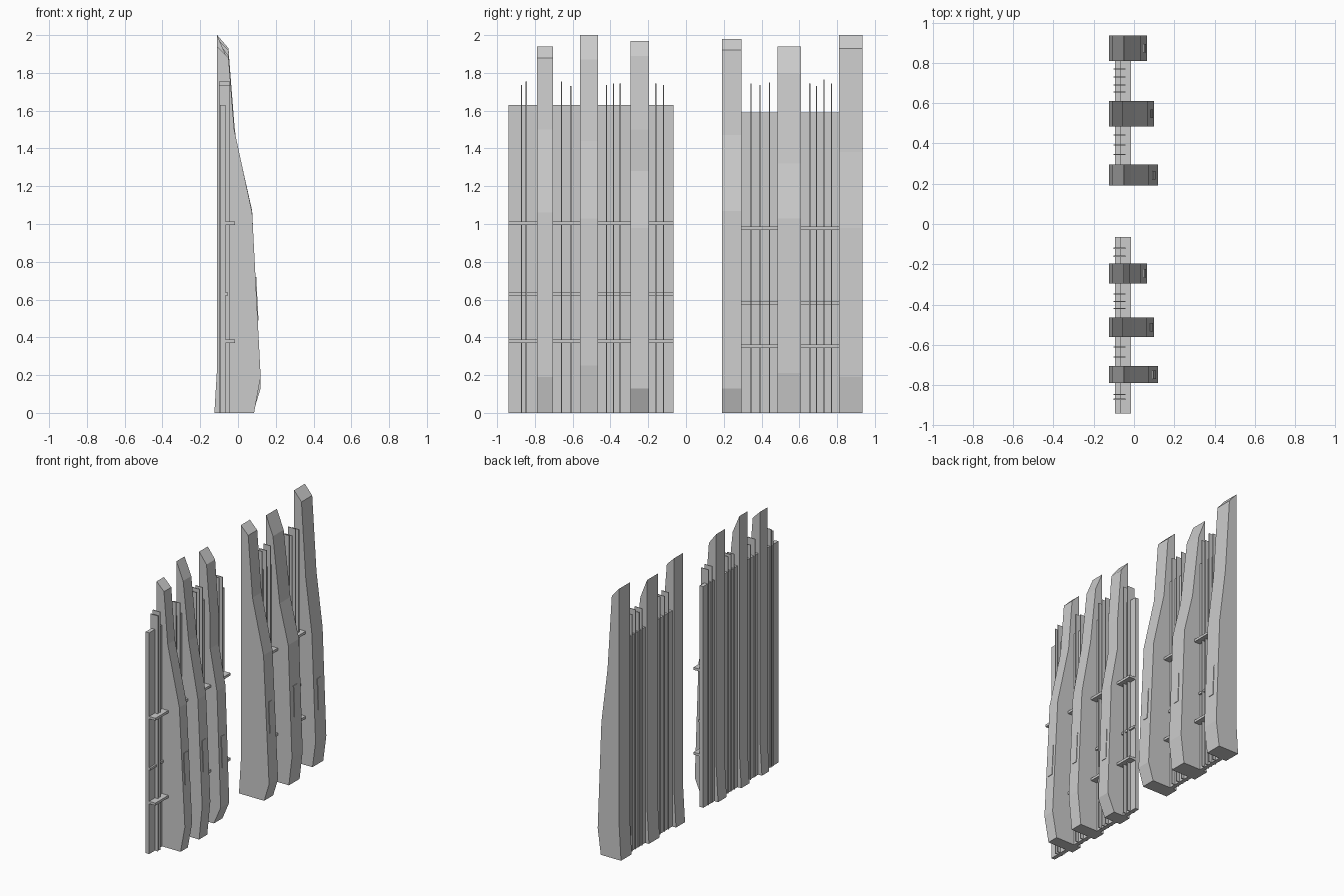
import bpy, bmesh


def prism(name, pts, y0, y1):
    """Extrude an (x, z) outline between two y positions."""
    bm = bmesh.new()
    verts = [bm.verts.new((x, y0, z)) for x, z in pts]
    face = bm.faces.new(verts)
    res = bmesh.ops.extrude_face_region(bm, geom=[face])
    moved = [v for v in res["geom"] if isinstance(v, bmesh.types.BMVert)]
    bmesh.ops.translate(bm, verts=moved, vec=(0, y1 - y0, 0))
    bmesh.ops.recalc_face_normals(bm, faces=bm.faces)
    mesh = bpy.data.meshes.new(name)
    bm.to_mesh(mesh)
    bm.free()
    obj = bpy.data.objects.new(name, mesh)
    bpy.context.collection.objects.link(obj)
    return obj


def box(name, x0, x1, y0, y1, z0, z1):
    return prism(name, [(x0, z0), (x1, z0), (x1, z1), (x0, z1)], y0, y1)


def buttress(y0, y1, top, front, foot_x, plate_z):
    # curved upright: front lists the (x, z) kinks from the base upward
    pts = [(-0.125, 0), (foot_x, 0)] + front + [(-0.11, top), (-0.11, 0.25)]
    prism("buttress", pts, y0, y1)
    # thin plate lying on the sloping lower front face
    (xa, za), (xb, zb) = front[0], front[1]

    def slope_x(z):
        return xa + (xb - xa) * (z - za) / (zb - za)
    z0, z1 = plate_z, plate_z + 0.23
    mid = (y0 + y1) / 2
    prism("front_plate",
          [(slope_x(z0) - 0.005, z0), (slope_x(z0) + 0.004, z0),
           (slope_x(z1) + 0.004, z1), (slope_x(z1) - 0.005, z1)],
          mid - 0.021, mid + 0.021)


# Buttresses
buttress(-0.79, -0.705, 1.94,
         [(0.12, 0.19), (0.075, 1.06), (-0.02, 1.50), (-0.05, 1.88)], 0.085, 0.49)
buttress(-0.56, -0.465, 2.0,
         [(0.10, 0.25), (0.065, 1.03), (-0.01, 1.44), (-0.055, 1.87)], 0.075, 0.49)
buttress(-0.295, -0.195, 1.97,
         [(0.065, 0.13), (0.035, 0.98), (-0.02, 1.28), (-0.02, 1.50), (-0.05, 1.89)], 0.01, 0.41)
buttress(0.19, 0.295, 1.98,
         [(0.12, 0.13), (0.075, 1.07), (-0.015, 1.47), (-0.05, 1.92)], 0.08, 0.49)
buttress(0.485, 0.61, 1.94,
         [(0.10, 0.21), (0.07, 1.03), (0.0, 1.32), (-0.055, 1.80)], 0.075, 0.49)
buttress(0.81, 0.935, 2.0,
         [(0.065, 0.19), (0.035, 0.98), (-0.015, 1.38), (-0.05, 1.93)], 0.04, 0.41)

# Back panels and horizontal rails for both wall sections
for y0, y1, top, drop in ((-0.94, -0.065, 1.63, 0), (0.2, 0.925, 1.59, 0.027)):
    box("back_panel", -0.095, -0.066, y0, y1, 0, top)
    for z in (0.38, 1.005):
        box("rail", -0.066, -0.015, y0, y1, z - drop - 0.009, z - drop + 0.009)
    box("thin_rail", -0.066, -0.053, y0, y1, 0.621 - drop * 1.7, 0.637 - drop * 1.7)

# Thin vertical fins (y, height)
fins = [(-0.87, 1.735), (-0.846, 1.755), (-0.66, 1.755), (-0.61, 1.73),
        (-0.42, 1.735), (-0.384, 1.745), (-0.348, 1.745), (-0.16, 1.745),
        (-0.12, 1.735), (0.345, 1.745), (0.392, 1.735), (0.442, 1.75),
        (0.655, 1.745), (0.69, 1.73), (0.73, 1.765), (0.77, 1.745)]
for y, h in fins:
    box("fin", -0.101, -0.042, y - 0.003, y + 0.003, 0, h)
